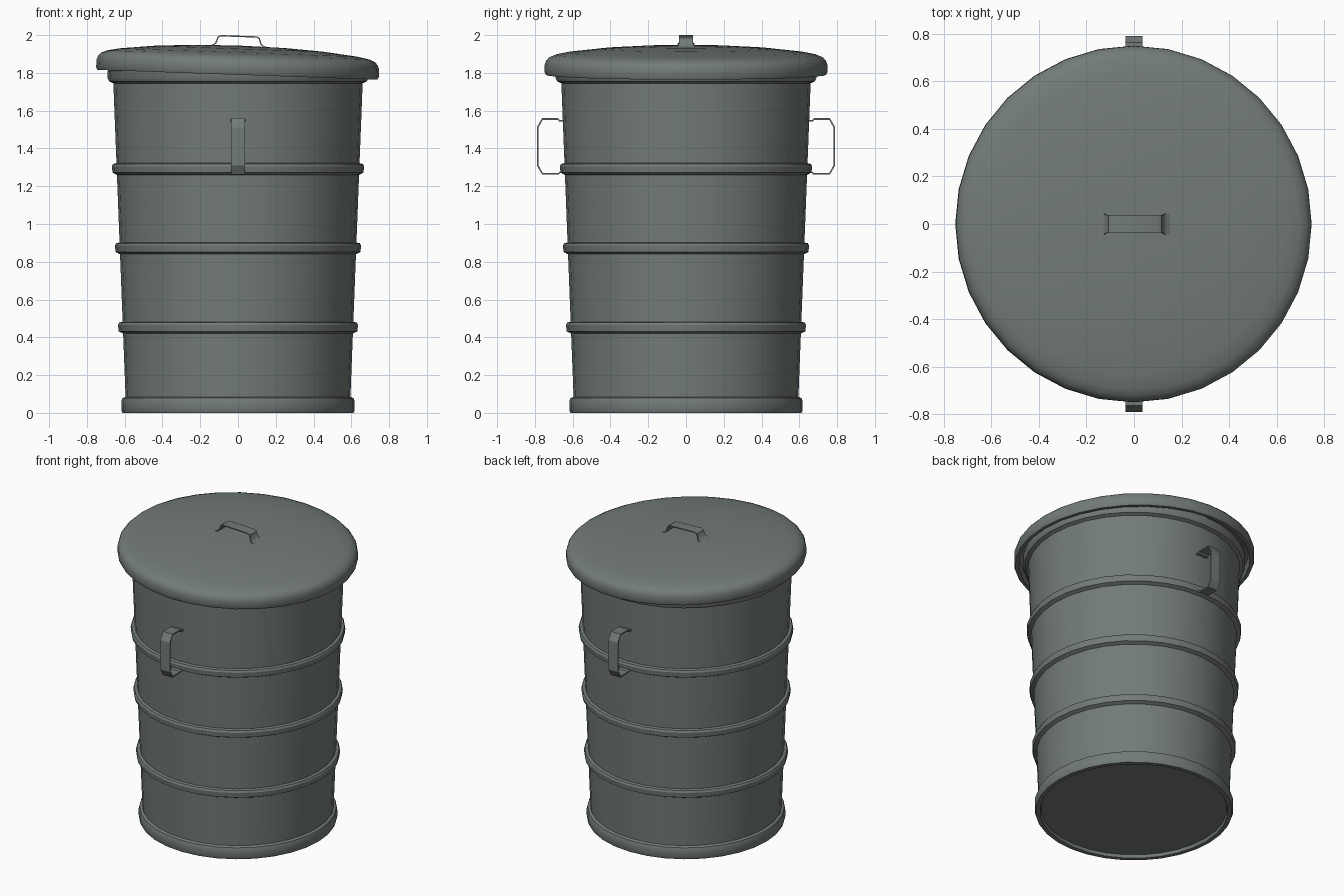
import bpy, bmesh, math
from mathutils import Matrix, Vector

if "Cube" in bpy.data.objects:
    bpy.data.objects.remove(bpy.data.objects["Cube"])

SIDES = 32
metal = bpy.data.materials.new("dull_metal")
metal.diffuse_color = (0.17, 0.2, 0.19, 1)
metal.use_nodes = True
metal.node_tree.nodes["Principled BSDF"].inputs["Base Color"].default_value = metal.diffuse_color


def finish(name, bm, matrix=Matrix()):
    bmesh.ops.recalc_face_normals(bm, faces=bm.faces)
    mesh = bpy.data.meshes.new(name)
    bm.to_mesh(mesh)
    bm.free()
    mesh.materials.append(metal)
    obj = bpy.data.objects.new(name, mesh)
    bpy.context.collection.objects.link(obj)
    obj.matrix_world = matrix
    bpy.ops.object.select_all(action='DESELECT')
    obj.select_set(True)
    bpy.context.view_layer.objects.active = obj
    bpy.ops.object.shade_smooth_by_angle(angle=math.radians(30))
    return obj


def lathe(name, profile, matrix=Matrix()):
    """Revolve (radius, z) points around the z axis."""
    bm = bmesh.new()
    verts = [bm.verts.new((r, 0, z)) for r, z in profile]
    edges = [bm.edges.new(pair) for pair in zip(verts, verts[1:])]
    bmesh.ops.spin(bm, geom=verts + edges, cent=(0, 0, 0), axis=(0, 0, 1),
                   angle=2 * math.pi, steps=SIDES)
    bmesh.ops.remove_doubles(bm, verts=bm.verts, dist=0.0005)
    return finish(name, bm, matrix)


def strap(name, path, thickness, matrix=Matrix()):
    """Bent strip in the local xz plane from (x, z, half_width) points."""
    bm = bmesh.new()
    rows = []
    for i, (x, z, w) in enumerate(path):
        a, b = path[max(i - 1, 0)], path[min(i + 1, len(path) - 1)]
        n = Vector((a[1] - b[1], 0, b[0] - a[0])).normalized() * thickness
        p = Vector((x, 0, z))
        side = Vector((0, w, 0))
        rows.append([bm.verts.new(v) for v in
                     (p - side, p + side, p + side - n, p - side - n)])
    for r, s in zip(rows, rows[1:]):
        for k in range(4):
            j = (k + 1) % 4
            bm.faces.new((r[k], r[j], s[j], s[k]))
    bm.faces.new(rows[0])
    bm.faces.new(rows[-1])
    return finish(name, bm, matrix)


def wall(z):
    return 0.595 + (z - 0.08) * 0.039


# Bin body: foot ring, tapered wall with three ribs, rolled rim, hollow inside
body = [(0, 0.02), (0.578, 0.02), (0.585, 0), (0.612, 0), (0.618, 0.015),
        (0.618, 0.06), (0.612, 0.078), (wall(0.085), 0.085)]
for z in (0.45, 0.87, 1.29):
    body += [(wall(z - 0.03), z - 0.03), (wall(z) + 0.022, z - 0.018),
             (wall(z) + 0.026, z + 0.015), (wall(z) + 0.02, z + 0.028),
             (wall(z + 0.032), z + 0.032)]
body += [(wall(1.745), 1.745), (0.682, 1.755), (0.69, 1.77), (0.69, 1.81),
         (0.68, 1.82), (0.65, 1.82), (0.64, 1.75), (0.575, 0.05), (0, 0.05)]
lathe("bin_body", body)

# Side handles, one on each of the +y and -y sides
handle = [(0.635, 1.55, 0.039), (0.668, 1.551, 0.039), (0.678, 1.56, 0.036),
          (0.762, 1.56, 0.036), (0.79, 1.512, 0.036), (0.79, 1.31, 0.036),
          (0.762, 1.262, 0.036), (0.675, 1.262, 0.036),
          (0.665, 1.27, 0.039), (0.635, 1.272, 0.039)]
for name, turn in (("back_handle", 90), ("front_handle", -90)):
    strap(name, handle, 0.009, Matrix.Rotation(math.radians(turn), 4, 'Z'))

# Lid: shallow dome with rolled skirt, sitting slightly tilted
tilt = Matrix.Translation((-0.003, 0, 1.79)) @ Matrix.Rotation(math.radians(2), 4, 'Y')
lathe("lid", [(0, 0.135), (0.45, 0.12), (0.66, 0.095), (0.715, 0.06), (0.72, 0),
              (0.742, 0), (0.749, 0.015), (0.748, 0.055), (0.741, 0.075),
              (0.725, 0.092), (0.695, 0.105), (0.63, 0.118), (0.45, 0.138),
              (0.25, 0.15), (0, 0.155)], tilt)

# Lid handle with splayed feet
strap("lid_handle", [(-0.152, 0.151, 0.045), (-0.132, 0.158, 0.045),
                     (-0.122, 0.168, 0.038), (-0.112, 0.198, 0.037),
                     (-0.095, 0.207, 0.037), (0.095, 0.207, 0.037),
                     (0.112, 0.198, 0.037), (0.122, 0.168, 0.038),
                     (0.132, 0.158, 0.045), (0.152, 0.151, 0.045)], 0.007, tilt)
